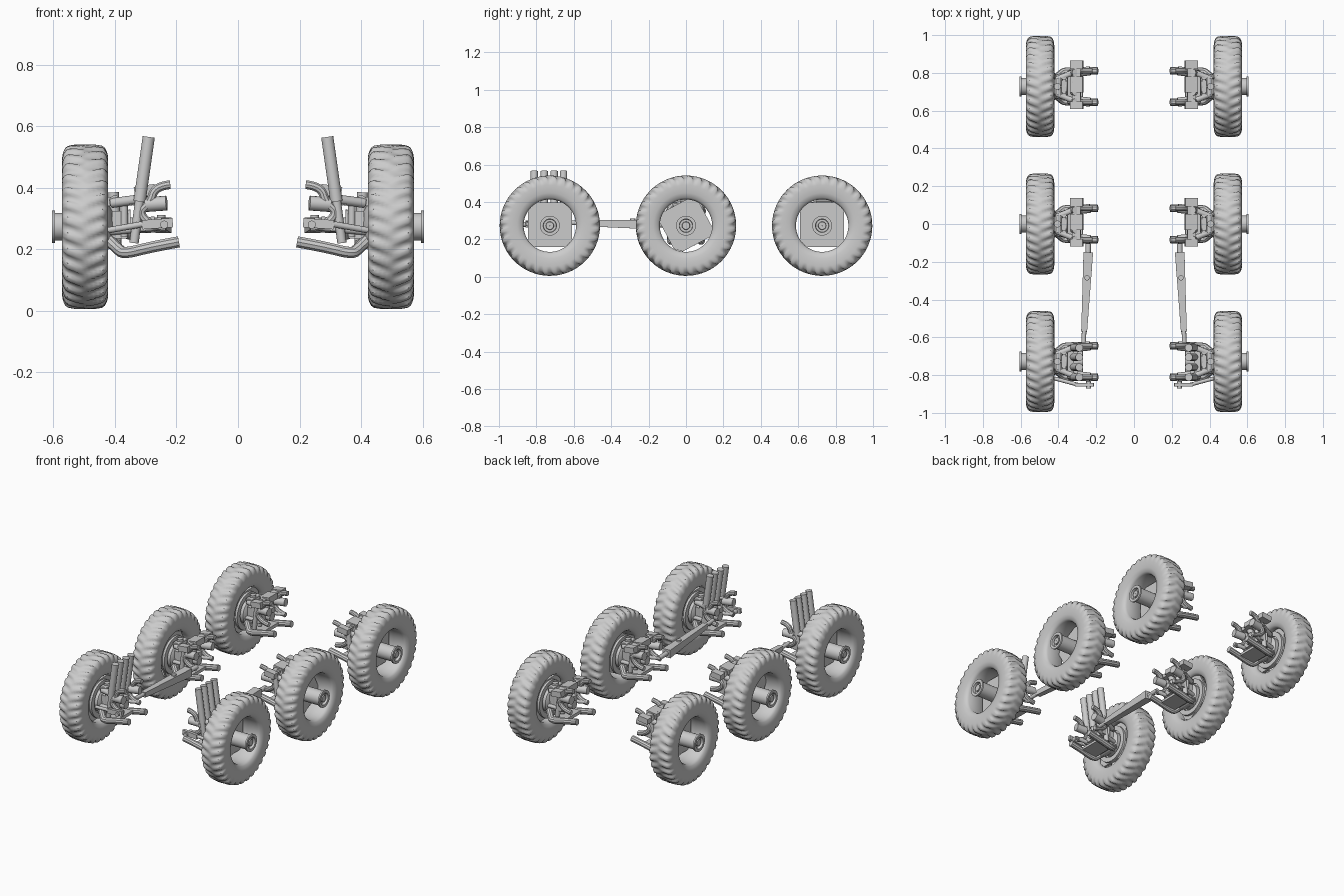
import bpy, bmesh
from math import sin, cos, pi, radians
from mathutils import Vector, Matrix

cube = bpy.data.objects.get("Cube")
if cube:
    bpy.data.objects.remove(cube)

GREY = (0.6, 0.6, 0.6, 1)
metal = bpy.data.materials.new("plain grey")
metal.use_nodes = True
metal.diffuse_color = GREY
metal.node_tree.nodes["Principled BSDF"].inputs["Base Color"].default_value = GREY

WHEEL_X, WHEEL_Z = 0.497, 0.273
AXLES = {"front": -0.728, "middle": 0.0, "rear": 0.728}
ALL = tuple(AXLES)


def place(name, bm, axles=ALL, angle=35):
    """Share one mesh between axles, mirrored to both sides."""
    bmesh.ops.recalc_face_normals(bm, faces=bm.faces)
    me = bpy.data.meshes.new(name)
    bm.to_mesh(me)
    bm.free()
    me.materials.append(metal)
    me.shade_smooth()
    me.set_sharp_from_angle(angle=radians(angle))
    for axle in axles:
        ob = bpy.data.objects.new(axle + "_" + name, me)
        bpy.context.collection.objects.link(ob)
        ob.location.y = AXLES[axle]
        ob.modifiers.new("both sides", 'MIRROR').use_mirror_merge = False


def rod(bm, a, b, r1, r2=None, sides=16):
    """Straight cylinder, taper or square beam between two points."""
    a, b = Vector(a), Vector(b)
    d = b - a
    turn = d.to_track_quat('Z', 'Y').to_matrix().to_4x4()
    m = Matrix.Translation((a + b) / 2) @ turn @ Matrix.Rotation(pi / 4, 4, 'Z')
    bmesh.ops.create_cone(bm, cap_ends=True, segments=sides, radius1=r1,
                          radius2=r1 if r2 is None else r2, depth=d.length, matrix=m)


def box(bm, c, size, tilt=0, axis='Y'):
    m = (Matrix.Translation(c) @ Matrix.Rotation(radians(tilt), 4, axis)
         @ Matrix.Diagonal((*size, 1)))
    bmesh.ops.create_cube(bm, size=1, matrix=m)


def bent_tube(bm, pts, r):
    """Smoothly bent tube through a short control path."""
    cu = bpy.data.curves.new("path", 'CURVE')
    cu.dimensions = '3D'
    cu.bevel_depth, cu.bevel_resolution, cu.resolution_u = r, 3, 6
    cu.use_fill_caps = True
    sp = cu.splines.new('NURBS')
    sp.points.add(len(pts) - 1)
    for p, co in zip(sp.points, pts):
        p.co = (*co, 1)
    sp.use_endpoint_u, sp.order_u = True, 3
    ob = bpy.data.objects.new("path", cu)
    me = bpy.data.meshes.new_from_object(ob)
    bm.from_mesh(me)
    bpy.data.objects.remove(ob)
    bpy.data.meshes.remove(me)
    bpy.data.curves.remove(cu)


def lathe(bm, profile, seg, lug=None):
    """Closed profile of (x, radius) turned around the wheel axis."""
    rings = []
    for i in range(seg):
        t = 2 * pi * i / seg
        ring = []
        for x, r in profile:
            if lug:
                r -= lug(x, r, t)
            ring.append(bm.verts.new((WHEEL_X + x, r * cos(t), WHEEL_Z + r * sin(t))))
        rings.append(ring)
    n = len(profile)
    for i in range(seg):
        p, q = rings[i], rings[(i + 1) % seg]
        for j in range(n):
            k = (j + 1) % n
            bm.faces.new((p[j], p[k], q[k], q[j]))


# Tyre with slanted lugs cut deeper towards the shoulders
def groove(x, r, t):
    if r < 0.215:
        return 0
    side = 1 if x > 0 else -1
    wave = sin(32 * t + 45 * abs(x) + side * pi / 2)
    depth = 0.002 + 0.009 * min(1, abs(x) / 0.05)
    return depth * max(0, min(1, 0.3 - 1.6 * wave)) * min(1, (r - 0.215) / 0.03)


half = [(0.052, 0.140), (0.066, 0.150), (0.073, 0.175), (0.075, 0.200), (0.075, 0.218),
        (0.074, 0.232), (0.070, 0.246), (0.064, 0.257), (0.056, 0.263), (0.042, 0.266),
        (0.028, 0.2675), (0.013, 0.268)]
tyre = half + [(0, 0.268)] + [(-x, r) for x, r in reversed(half)]
bm = bmesh.new()
lathe(bm, tyre, 256, groove)
place("tyres", bm, angle=50)

# Hub with outer flange and stepped recess, inner drum
bm = bmesh.new()
lathe(bm, [(-0.09, 0.001), (-0.09, 0.05), (-0.075, 0.075), (-0.05, 0.075), (-0.05, 0.045),
           (0.098, 0.045), (0.098, 0.053), (0.108, 0.053), (0.108, 0.036), (0.09, 0.034),
           (0.09, 0.022), (0.104, 0.02), (0.104, 0.001)], 32)
lathe(bm, [(-0.062, 0.085), (-0.062, 0.115), (-0.045, 0.115), (-0.045, 0.085)], 32)
place("hubs", bm)

# Wheel carrier plates, turned on the middle axle
for axles, tilt in ((("front", "rear"), 0), (("middle",), 28)):
    bm = bmesh.new()
    box(bm, (0.456, 0, 0.278), (0.014, 0.236, 0.236), tilt, 'X')
    bmesh.ops.bevel(bm, geom=[e for e in bm.edges if abs(e.verts[0].co.x - e.verts[1].co.x) > 0.01],
                    offset=0.035, segments=1, affect='EDGES')
    place("carrier_plates", bm, axles)

# Steering knuckle and drive shaft
bm = bmesh.new()
rod(bm, (0.395, 0, 0.2), (0.405, 0, 0.385), 0.018)
box(bm, (0.385, 0, 0.28), (0.05, 0.1, 0.09))
for z in (0.215, 0.355):
    box(bm, (0.405, 0, z), (0.045, 0.08, 0.03))
    rod(bm, (0.4, -0.045, z), (0.4, 0.045, z), 0.02)
rod(bm, (0.27, 0, 0.28), (0.42, 0, 0.275), 0.026)
rod(bm, (0.35, 0, 0.28), (0.385, 0, 0.28), 0.05, 0.04)
place("knuckles", bm)

# Lower arms with cross plate
bm = bmesh.new()
for y in (-0.083, 0.083):
    bent_tube(bm, [(0.192, y, 0.224), (0.28, y, 0.208), (0.37, y, 0.185),
                   (0.39, y * 0.8, 0.2), (0.42, y * 0.5, 0.23)], 0.019)
box(bm, (0.32, 0, 0.203), (0.1, 0.15, 0.018), 9)
place("lower_arms", bm)

# Curved upper brackets, pivots and wishbones
bm = bmesh.new()
for y in (-0.083, 0.083):
    bent_tube(bm, [(0.22, y, 0.41), (0.27, y, 0.405), (0.285, y, 0.35),
                   (0.325, y, 0.32), (0.28, y, 0.275), (0.235, y, 0.27)], 0.015)
    rod(bm, (0.232, y, 0.35), (0.3, y * 0.9, 0.345), 0.024)
    rod(bm, (0.3, y, 0.365), (0.41, y * 0.45, 0.35), 0.016)
    rod(bm, (0.235, y, 0.275), (0.42, y * 0.6, 0.257), 0.012)
    rod(bm, (0.37, y * 0.55, 0.24), (0.37, y * 0.55, 0.37), 0.012)
box(bm, (0.335, 0, 0.355), (0.035, 0.15, 0.025), -5)
box(bm, (0.32, 0, 0.285), (0.04, 0.17, 0.05))
place("upper_arms", bm)

# Strut banks: tall at the front, short elsewhere
for axles, top in ((("front",), (0.29, 0.565)), (("middle", "rear"), (0.308, 0.4))):
    bm = bmesh.new()
    for y in (-0.083, -0.03, 0.023, 0.073):
        rod(bm, (0.338, y, 0.22), (0.318, y, 0.37), 0.015)
        rod(bm, (0.32, y, 0.355), (top[0], y, top[1]), 0.02, sides=20)
    place("struts", bm, axles)

# Mounting blocks over the short struts
bm = bmesh.new()
for y, w in ((-0.1, 0.04), (0.01, 0.085), (0.115, 0.045)):
    box(bm, (0.303, y, 0.39), (0.068, w, 0.035), 8)
box(bm, (0.305, 0.005, 0.385), (0.045, 0.22, 0.025), 8)
place("strut_blocks", bm, ("middle", "rear"))

# Front steering lever
bm = bmesh.new()
box(bm, (0.262, -0.122, 0.283), (0.1, 0.018, 0.03), 4)
rod(bm, (0.24, -0.142, 0.28), (0.24, -0.083, 0.28), 0.013)
rod(bm, (0.3, -0.122, 0.283), (0.42, -0.09, 0.262), 0.01)
place("steering_lever", bm, ("front",))

# Long tapered link between the front and middle axles
bm = bmesh.new()
rod(bm, (0.242, -0.15, 0.278), (0.264, -0.57, 0.287), 0.036, 0.022, sides=4)
rod(bm, (0.241, -0.07, 0.276), (0.243, -0.16, 0.278), 0.014)
rod(bm, (0.264, -0.56, 0.287), (0.267, -0.65, 0.289), 0.012)
rod(bm, (0.249, -0.285, 0.27), (0.249, -0.285, 0.312), 0.014)
place("drag_link", bm, ("middle",))
